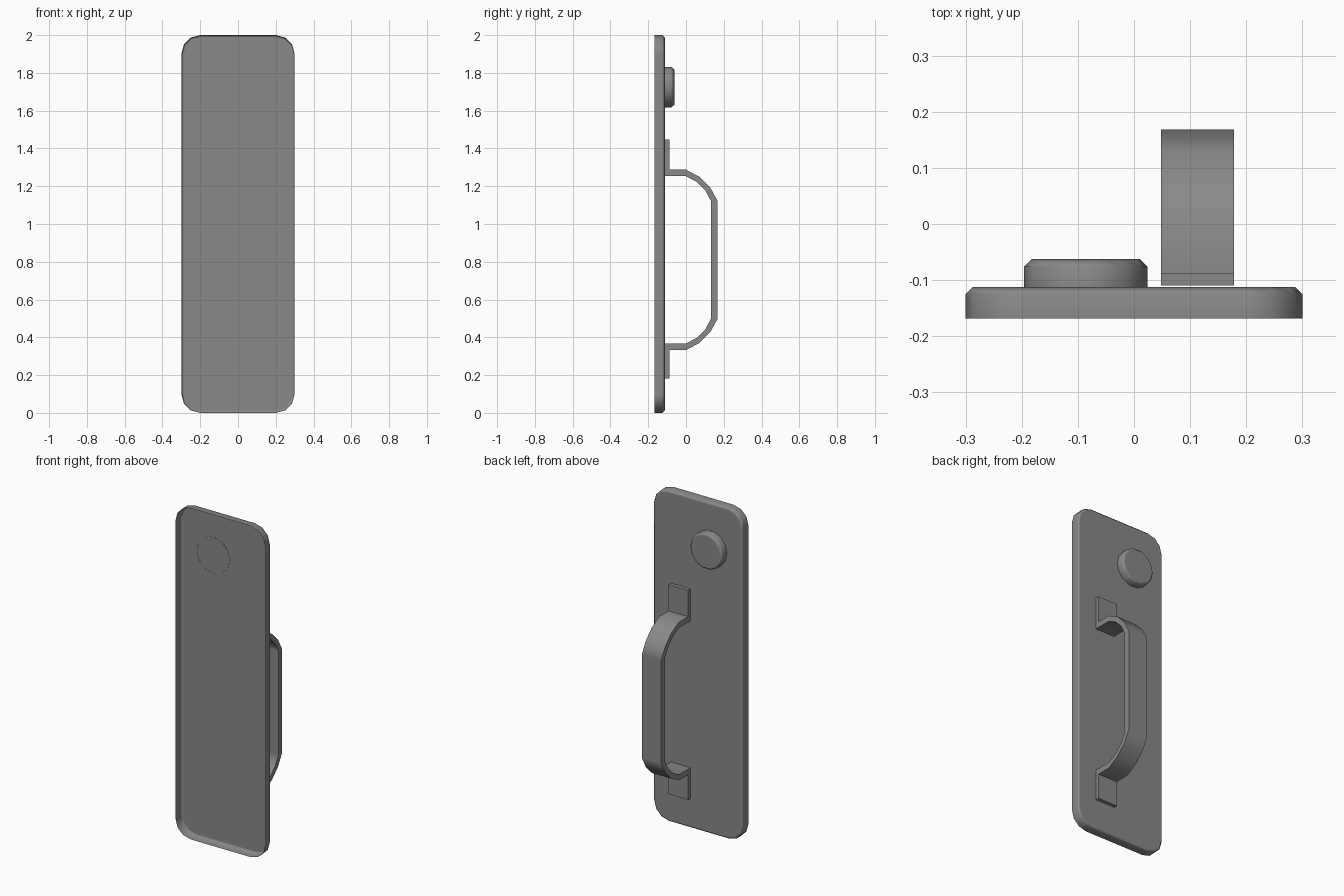
import bpy, bmesh
from math import sin, cos, pi, radians

if "Cube" in bpy.data.objects:
    bpy.data.objects.remove(bpy.data.objects["Cube"])

grey = bpy.data.materials.new("dark_grey")
grey.diffuse_color = (0.25, 0.25, 0.25, 1)
grey.use_nodes = True
grey.node_tree.nodes["Principled BSDF"].inputs["Base Color"].default_value = grey.diffuse_color


def finish(name, bm):
    bmesh.ops.recalc_face_normals(bm, faces=bm.faces[:])
    me = bpy.data.meshes.new(name)
    bm.to_mesh(me)
    bm.free()
    me.materials.append(grey)
    for p in me.polygons:
        p.use_smooth = True
    me.set_sharp_from_angle(angle=radians(50))
    ob = bpy.data.objects.new(name, me)
    bpy.context.collection.objects.link(ob)
    # keep the large faces looking flat
    mod = ob.modifiers.new("weighted", 'WEIGHTED_NORMAL')
    mod.keep_sharp = True
    mod.weight = 100
    return ob


def loft(name, rings, cap_start=False):
    """Bridge rings of 3D points and cap the last (optionally the first) one."""
    bm = bmesh.new()
    loops = [[bm.verts.new(p) for p in ring] for ring in rings]
    n = len(loops[0])
    for a, b in zip(loops, loops[1:]):
        for i in range(n):
            j = (i + 1) % n
            bm.faces.new((a[i], a[j], b[j], b[i]))
    bm.faces.new(loops[-1])
    if cap_start:
        bm.faces.new(loops[0][::-1])
    return finish(name, bm)


def arc(cx, cz, r, a0, a1, n):
    return [(cx + r * cos(radians(a0 + (a1 - a0) * i / n)),
             cz + r * sin(radians(a0 + (a1 - a0) * i / n))) for i in range(n + 1)]


# Backplate: open-fronted shell with rounded corners and a chamfered rim
def plate_ring(y, r):
    pts = []
    for k, (cx, cz) in enumerate([(0.2, 1.9), (-0.2, 1.9), (-0.2, 0.1), (0.2, 0.1)]):
        pts += arc(cx, cz, r, 90 * k, 90 * k + 90, 3)
    return [(x, y, z) for x, z in pts]


loft("backplate", [plate_ring(-0.168, 0.1), plate_ring(-0.125, 0.1),
                   plate_ring(-0.112, 0.087)])


# Lock button: chamfered round boss whose open end just pierces the plate
def button_ring(y, r, n=14):
    return [(-0.086 + r * cos(2 * pi * i / n), y, 1.725 + r * sin(2 * pi * i / n))
            for i in range(n)]


loft("lock_button", [button_ring(-0.113, 0.11), button_ring(-0.076, 0.11),
                     button_ring(-0.062, 0.096)])

# Pull handle: bent strap with flat mounting feet, profile in (y, z)
top, low, outer, inner = 1.12, 0.50, 0.168, 0.133


def bend(cz, r, side):
    """Shallow three-segment bend from (0, cz +- r) to (r, cz)."""
    big = r / (cos(radians(20)) - cos(radians(70)))
    off = -big * sin(radians(20))
    return arc(off, cz + side * off, big, side * 70, side * 20, 3)


profile = [(-0.11, 1.253), (-0.11, 1.447), (-0.088, 1.447), (-0.088, top + outer)]
profile += bend(top, outer, 1)
profile += bend(low, outer, -1)[::-1]
profile += [(-0.088, low - outer), (-0.088, 0.181), (-0.11, 0.181), (-0.11, 0.367)]
profile += bend(low, inner, -1)
profile += bend(top, inner, 1)[::-1]
loft("pull_handle", [[(x, y, z) for y, z in profile] for x in (0.048, 0.178)],
     cap_start=True)
